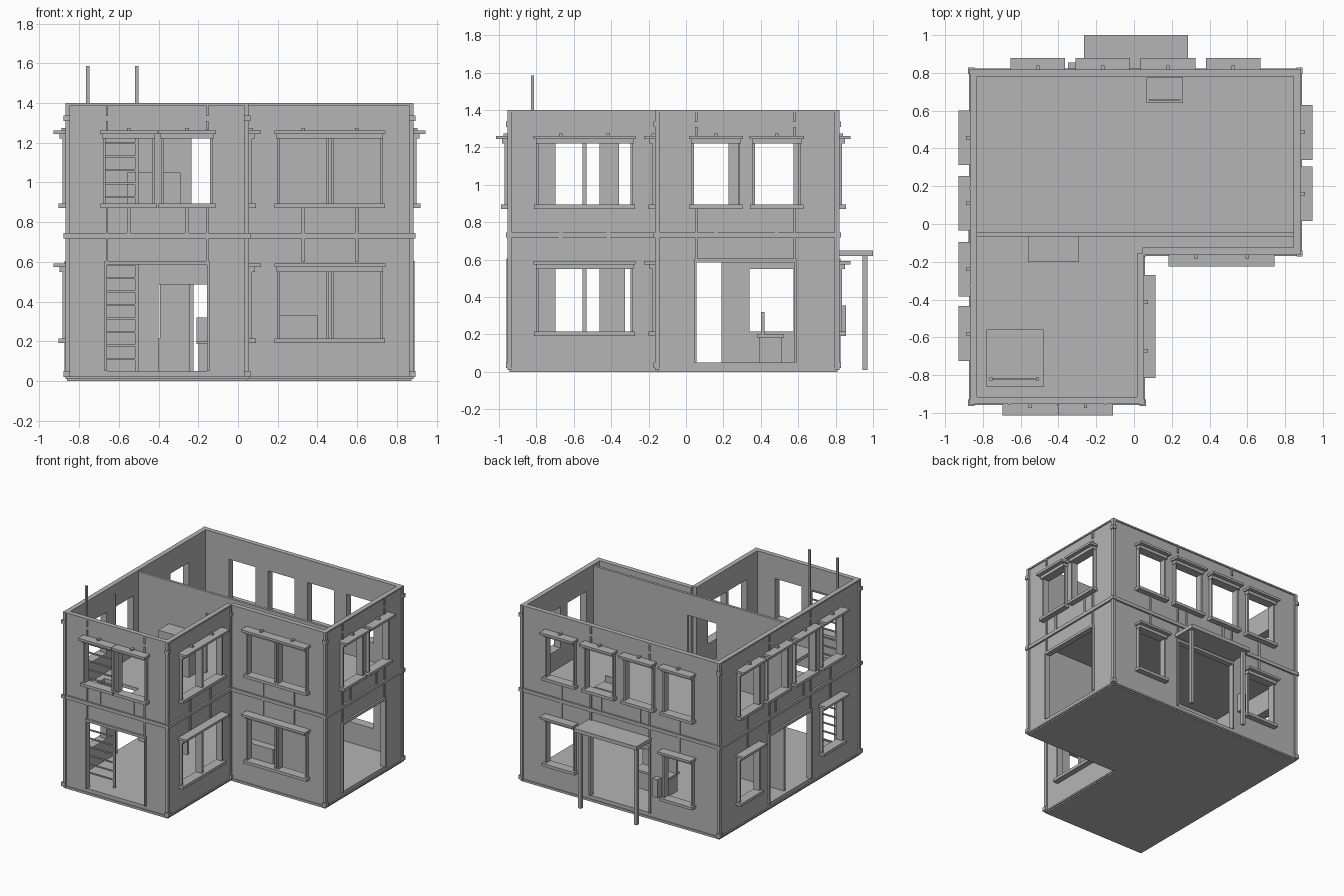
import bpy, bmesh
from mathutils import Vector

cube = bpy.data.objects.get("Cube")
if cube:
    bpy.data.objects.remove(cube, do_unlink=True)

grey = bpy.data.materials.new("plain_grey")
grey.use_nodes = True
grey.diffuse_color = (0.46, 0.46, 0.46, 1)
grey.node_tree.nodes["Principled BSDF"].inputs["Base Color"].default_value = (0.46, 0.46, 0.46, 1)


def finish(name, bm):
    bmesh.ops.recalc_face_normals(bm, faces=bm.faces)
    mesh = bpy.data.meshes.new(name)
    bm.to_mesh(mesh)
    bm.free()
    mesh.materials.append(grey)
    obj = bpy.data.objects.new(name, mesh)
    bpy.context.scene.collection.objects.link(obj)
    return obj


def box(name, a, b):
    """Box between two opposite corners."""
    a, b = Vector(a), Vector(b)
    bm = bmesh.new()
    bmesh.ops.create_cube(bm, size=1)
    size, mid = b - a, (a + b) / 2
    for v in bm.verts:
        v.co = Vector(v.co[i] * abs(size[i]) + mid[i] for i in range(3))
    return finish(name, bm)


def panel(name, origin, du, dv, thick, w, h, holes):
    """Flat slab spanned by du and dv, with rectangular holes (u0, u1, v0, v1)."""
    origin, du, dv = Vector(origin), Vector(du), Vector(dv)
    us = sorted({0, w} | {x for q in holes for x in q[:2]})
    vs = sorted({0, h} | {x for q in holes for x in q[2:]})
    bm = bmesh.new()
    for u0, u1 in zip(us, us[1:]):
        for v0, v1 in zip(vs, vs[1:]):
            cu, cv = (u0 + u1) / 2, (v0 + v1) / 2
            if any(q[0] < cu < q[1] and q[2] < cv < q[3] for q in holes):
                continue
            bm.faces.new([bm.verts.new(origin + du * u + dv * v)
                          for u, v in ((u0, v0), (u1, v0), (u1, v1), (u0, v1))])
    bmesh.ops.remove_doubles(bm, verts=bm.verts, dist=1e-5)
    ext = bmesh.ops.extrude_face_region(bm, geom=bm.faces[:], use_keep_orig=True)
    moved = [g for g in ext["geom"] if isinstance(g, bmesh.types.BMVert)]
    bmesh.ops.translate(bm, verts=moved, vec=Vector(thick))
    return finish(name, bm)


TOP, WALL, HALF = 1.4, 0.03, 0.117
LEFT, RIGHT, FRONT, BACK, WING_X, WING_Y = -0.86, 0.875, -0.945, 0.81, 0.045, -0.155
STOREY = {"lower": (0.215, 0.55), "upper": (0.895, 1.22)}
DOOR = (0.05, 0.585)
BELT = (0.718, 0.745)


class Wall:
    """One outside wall; positions along it are given in world coordinates."""

    def __init__(self, name, start, end):
        self.name = name
        self.start, self.end = Vector((*start, 0)), Vector((*end, 0))
        self.d = (self.end - self.start).normalized()
        self.n = Vector((self.d.y, -self.d.x, 0))
        self.length = (self.end - self.start).length
        self.holes = []

    def u(self, c):
        return (c - self.start.dot(Vector(map(abs, self.d)))) * (self.d.x + self.d.y)

    def trim(self, part, u0, u1, z0, z1, out, inside=0.0):
        p = self.start + self.d * u0 - self.n * inside + Vector((0, 0, z0))
        q = self.start + self.d * u1 + self.n * out + Vector((0, 0, z1))
        box(f"{self.name}_{part}", p, q)

    def window(self, storey, centres):
        """One window, or several under a shared header."""
        z0, z1 = STOREY[storey]
        mids = sorted(self.u(c) for c in centres)
        for m in mids:
            self.holes.append((m - HALF, m + HALF, z0, z1))
            for s in (-1, 1):
                self.trim("window_jamb", m + s * HALF, m + s * (HALF + 0.013), z0, z1, 0.025, WALL)
            # thin ribs above and below each window
            if storey == "upper":
                self.trim("rib", m - 0.009, m + 0.009, BELT[1], z0 - 0.025, 0.008)
                self.trim("rib", m - 0.009, m + 0.009, z1 + 0.04, z1 + 0.055, 0.03)
            else:
                self.trim("rib", m - 0.009, m + 0.009, z1 + 0.05, BELT[0], 0.008)
        a, b = mids[0] - HALF, mids[-1] + HALF
        self.trim("window_sill", a - 0.026, b + 0.026, z0 - 0.023, z0, 0.045)
        self.trim("window_head", a - 0.016, b + 0.016, z1, z1 + 0.024, 0.04)
        self.trim("window_cap", a - 0.028, b + 0.028, z1 + 0.024, z1 + 0.042, 0.07)

    def door(self, c0, c1):
        """Wide doorway with a frame and slim ribs running up from its sides."""
        a, b = sorted((self.u(c0), self.u(c1)))
        self.holes.append((a, b, *DOOR))
        self.trim("door_head", a - 0.012, b + 0.012, DOOR[1], DOOR[1] + 0.02, 0.015, WALL)
        for e, s in ((a, -1), (b, 1)):
            self.trim("door_jamb", e, e + s * 0.012, *DOOR, 0.015, WALL)
            for z0, z1 in ((0.605, BELT[0]), (BELT[1], 0.87), (1.265, 1.31), (1.335, TOP)):
                self.trim("door_rib", e - 0.006, e + 0.006, z0, z1, 0.01)

    def build(self):
        holes = [(a, b, c - 0.01, d - 0.01) for a, b, c, d in self.holes]
        base = self.start + Vector((0, 0, 0.01))
        panel(self.name, base, self.d, (0, 0, 1), -self.n * WALL, self.length, TOP - 0.01, holes)
        self.trim("belt", 0, self.length, *BELT, 0.014)
        self.trim("base_band", 0, self.length, 0.01, 0.022, 0.008)
        self.trim("coping", 0, self.length, TOP - 0.012, TOP, 0.008)


# outside walls
corners = [(LEFT, FRONT), (WING_X, FRONT), (WING_X, WING_Y), (RIGHT, WING_Y), (RIGHT, BACK), (LEFT, BACK)]
names = ["wing_front", "wing_side", "main_front", "right_side", "rear", "left_side"]
walls = {n: Wall(n + "_wall", corners[i], corners[(i + 1) % 6]) for i, n in enumerate(names)}

for c in (-0.55, -0.257):
    walls["wing_front"].window("upper", [c])
walls["wing_front"].door(-0.66, -0.155)
for storey in STOREY:
    walls["wing_side"].window(storey, [-0.67, -0.415])
    walls["main_front"].window(storey, [0.328, 0.598])
for c in (0.16, 0.485):
    walls["right_side"].window("upper", [c])
walls["right_side"].door(0.055, 0.58)
for c in (-0.51, -0.165, 0.18, 0.525):
    walls["rear"].window("upper", [c])
for c in (0.457, 0.11, -0.24, -0.58):
    walls["left_side"].window("upper", [c])
for c in (-0.51, 0.525):
    walls["rear"].window("lower", [c])
for c in (0.457, -0.58):
    walls["left_side"].window("lower", [c])
walls["rear"].door(-0.25, 0.265)
walls["left_side"].door(-0.325, 0.19)
for w in walls.values():
    w.build()

# corner posts with small joint blocks
for x, y in corners:
    sx = 1 if x > 0 else -1
    sy = 1 if y > 0 else -1
    for part, r, z0, z1 in (("post", 0.01, 0.01, TOP), ("block", 0.018, 0.02, 0.05),
                            ("block", 0.018, *BELT), ("block", 0.018, 1.31, 1.338)):
        if (x, y) == (WING_X, WING_Y):
            box("inner_corner_" + part, (x, y, z0), (x + r, y - r, z1))
        else:
            box("corner_" + part, (x - sx * 0.015, y - sy * 0.015, z0), (x + sx * r, y + sy * r, z1))

# floors, each an L with the missing quarter cut away
W, H = RIGHT - LEFT, BACK - FRONT
notch = (WING_X - LEFT, W, 0, WING_Y - FRONT)
hatch = (0.08, 0.38, 0.085, 0.385)
for name, z, t, inset, holes in (("base_plate", 0, 0.012, 0, [notch]),
                                 ("ground_floor", 0.012, 0.038, 0.002, [notch]),
                                 ("upper_floor", BELT[0], 0.027, 0.002, [notch, hatch])):
    panel(name, (LEFT, FRONT, z), (1, 0, 0), (0, 1, 0), (0, 0, t), W, H, holes)

# inner partition with a doorway on each storey
panel("partition", (-0.83, -0.045, 0.05), (1, 0, 0), (0, 0, 1), (0, -0.02, 0), 1.675, 1.34,
      [(0.43, 0.71, 0, 0.435), (0.595, 0.85, 0.695, 1.17)])

# ladder rising through the hatch
for x in (-0.757, -0.51):
    box("ladder_rail", (x - 0.008, -0.828, 0.05), (x + 0.008, -0.812, 1.585))
for i in range(18):
    z = 0.11 + i * 0.068
    box("ladder_rung", (-0.757, -0.825, z - 0.005), (-0.51, -0.815, z + 0.005))

# rear porch
box("porch_roof", (-0.265, BACK, 0.62), (0.285, 1.0, 0.65))
for x in (-0.235, 0.255):
    box("porch_post", (x - 0.012, 0.945, 0.01), (x + 0.012, 0.97, 0.62))
box("wall_box", (-0.35, BACK, 0.21), (-0.305, 0.855, 0.355))

# furniture
box("upper_cabinet", (-0.56, -0.2, BELT[1]), (-0.29, -0.067, 1.05))
box("upper_counter", (0.065, 0.64, BELT[1]), (0.26, 0.775, 0.9))
box("upper_counter_back", (0.08, 0.655, 0.9), (0.245, 0.663, 0.95))
box("lower_cabinet", (0.08, -0.13, 0.05), (0.4, -0.067, 0.33))
box("desk", (-0.2, 0.39, 0.05), (0.08, 0.51, 0.185))
box("desk_top", (-0.21, 0.38, 0.185), (0.09, 0.525, 0.2))
box("desk_screen", (-0.21, 0.4, 0.2), (0.09, 0.42, 0.32))
